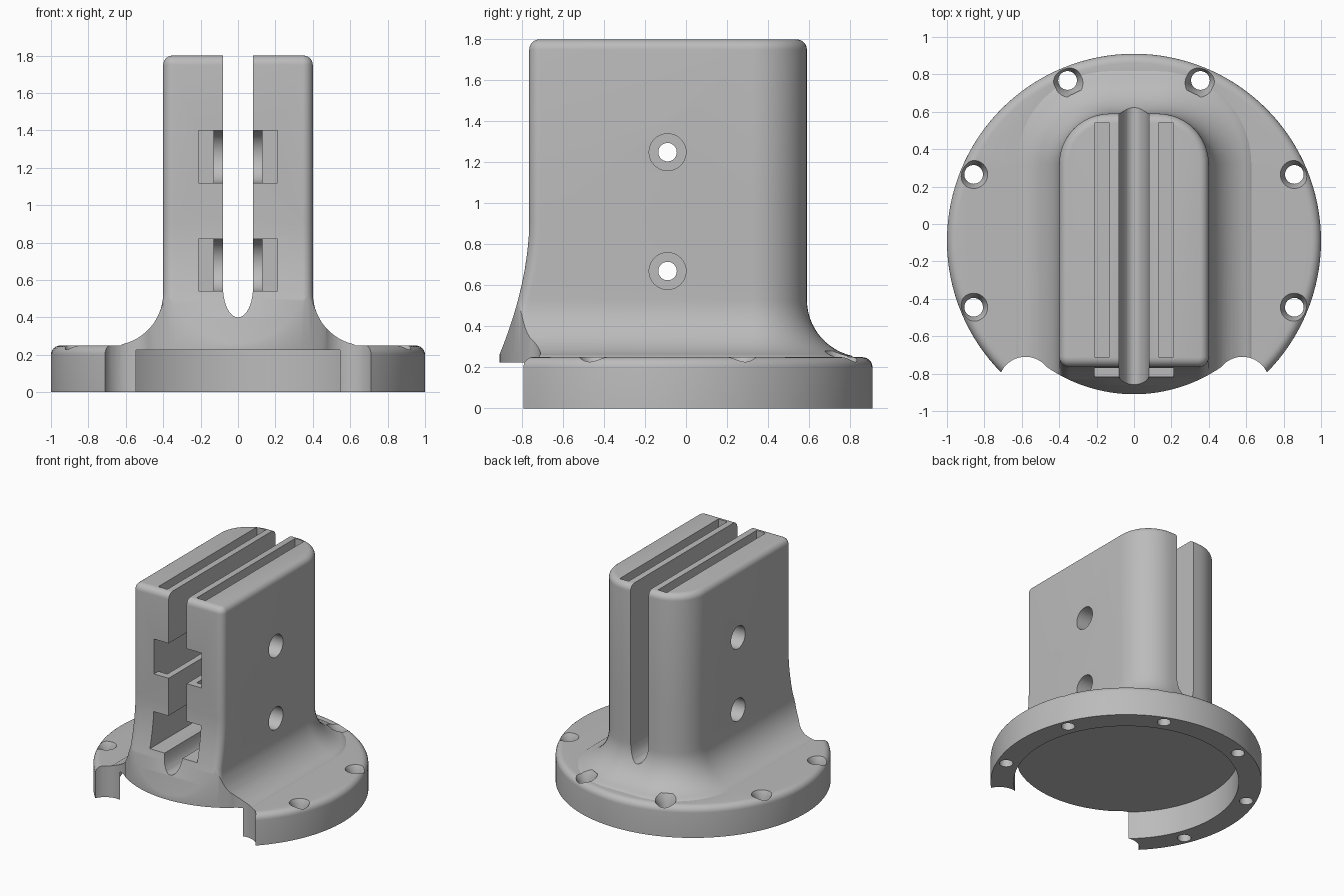
import bpy, bmesh, math
from mathutils import Matrix, Vector

if "Cube" in bpy.data.objects:
    bpy.data.objects.remove(bpy.data.objects["Cube"])

CY = -0.09          # centre of the round base
TAU = math.tau

grey = bpy.data.materials.new("light_grey")
grey.use_nodes = True
grey.diffuse_color = (0.5, 0.5, 0.5, 1)
grey.node_tree.nodes["Principled BSDF"].inputs["Base Color"].default_value = (0.5, 0.5, 0.5, 1)


def finish(name, bm):
    bmesh.ops.recalc_face_normals(bm, faces=bm.faces)
    mesh = bpy.data.meshes.new(name)
    bm.to_mesh(mesh)
    bm.free()
    obj = bpy.data.objects.new(name, mesh)
    obj.data.materials.append(grey)
    bpy.context.collection.objects.link(obj)
    return obj


def loft(name, rings):
    """Skin a stack of equal-length point rings and cap both ends."""
    bm = bmesh.new()
    loops = [[bm.verts.new(p) for p in ring] for ring in rings]
    n = len(loops[0])
    for a, b in zip(loops, loops[1:]):
        for i in range(n):
            j = (i + 1) % n
            bm.faces.new((a[i], a[j], b[j], b[i]))
    bm.faces.new(loops[0][::-1])
    bm.faces.new(loops[-1])
    return finish(name, bm)


def circle(r, z, n=128):
    return [(r * math.cos(TAU * i / n), CY + r * math.sin(TAU * i / n), z) for i in range(n)]


def box(x, y, z):
    bm = bmesh.new()
    centre = Vector([(a + b) / 2 for a, b in (x, y, z)])
    size = [b - a for a, b in (x, y, z)]
    bmesh.ops.create_cube(bm, size=1, matrix=Matrix.Translation(centre) @ Matrix.Diagonal((*size, 1)))
    return finish("cutter", bm)


def rod(centre, r, depth, axis="Z", r2=None, squash=1, n=40):
    turn = {"X": Matrix.Rotation(math.pi / 2, 4, "Y"),
            "Y": Matrix.Rotation(math.pi / 2, 4, "X"), "Z": Matrix()}[axis]
    bm = bmesh.new()
    bmesh.ops.create_cone(bm, cap_ends=True, segments=n, radius1=r, radius2=r if r2 is None else r2,
                          depth=depth,
                          matrix=Matrix.Translation(centre) @ Matrix.Diagonal((1, 1, squash, 1)) @ turn)
    return finish("cutter", bm)


def combine(target, tool, operation="DIFFERENCE"):
    tool.hide_render = True
    mod = target.modifiers.new("cut", "BOOLEAN")
    mod.operation = operation
    mod.solver = "EXACT"
    mod.object = tool
    bpy.context.view_layer.objects.active = target
    bpy.ops.object.modifier_apply(modifier=mod.name)
    bpy.data.objects.remove(tool)


# Round base with a softened top edge
edge = 0.05
rings = [circle(1, 0)]
for i in range(7):
    a = math.pi / 2 * i / 6
    rings.append(circle(1 - edge + edge * math.cos(a), 0.25 - edge + edge * math.sin(a)))
body = loft("clamp_body", rings)


# Upright block with flared foot and rounded top
def outline(z, d, front):
    """Rounded rectangle grown by d at sides and back, by front at the front."""
    x, back, fwd = 0.4 + d, 0.59 + d, -0.765 - front
    rb, rf = 0.27 + d, 0.055 + min(d, 0)
    pts = []
    for sx, cy, r, start in ((1, fwd + rf, rf, 270), (1, back - rb, rb, 0),
                             (-1, back - rb, rb, 90), (-1, fwd + rf, rf, 180)):
        for i in range(13):
            a = math.radians(start + 90 * i / 12)
            pts.append((sx * (x - r) + r * math.cos(a), cy + r * math.sin(a), z))
    return pts


def front_flare(z):
    return 0.15 * max(0, (0.9 - z) / 0.65) ** 1.8


R = 0.28
rings = [outline(0.235, 0.25, front_flare(0.25))]
for i in range(1, 15):
    a = math.pi / 2 * (0.08 + 0.92 * i / 14)
    z = 0.25 + R * (1 - math.cos(a))
    rings.append(outline(z, R * (1 - math.sin(a)), front_flare(z)))
for z in (0.6, 0.68, 0.76, 0.84, 0.92):
    rings.append(outline(z, 0, front_flare(z)))
top = 0.05
for i in range(7):
    a = math.pi / 2 * i / 6
    d = top * (math.cos(a) - 1)
    rings.append(outline(1.8 - top + top * math.sin(a), d, d))
combine(body, loft("block", rings), "UNION")

# Hollow underside
combine(body, loft("cutter", [circle(0.83, -0.1), circle(0.83, 0.225)]))

# Front opening following the inner radius, with a scallop at each end
arc = [math.radians(-90 - 35 + 70 * i / 32) for i in range(33)]
plan = [(0.82 * math.cos(a), CY + 0.82 * math.sin(a)) for a in arc] + [(0.71, -1.2), (-0.71, -1.2)]
combine(body, loft("cutter", [[(x, y, z) for x, y in plan] for z in (-0.1, 1.0)]))
for side in (-1, 1):
    combine(body, rod((side * 0.58, -0.855, 0.3), 0.145, 1))

# Countersunk screw holes round the rim
for deg in (-22.5, 22.5, 67.5, 112.5, 157.5, 202.5):
    a = math.radians(deg)
    x, y = 0.928 * math.cos(a), CY + 0.928 * math.sin(a)
    combine(body, rod((x, y, 0.1), 0.05, 0.6))
    combine(body, rod((x, y, 0.24), 0.05, 0.08, r2=0.09))

# Central slot with rounded floor
combine(body, box((-0.08, 0.08), (-1.2, 1.2), (0.56, 2)))
combine(body, rod((0, 0, 0.56), 0.08, 2.4, "Y", squash=2))

# Narrow pockets open at the top
for side in (-1, 1):
    xs = sorted((side * 0.13, side * 0.21))
    combine(body, box(xs, (-0.71, 0.54), (0.54, 2)))

# Front windows, round-ended channels and bolt holes
for z in (0.67, 1.25):
    span = (z - 0.13, z + 0.15)
    combine(body, box((-0.21, 0.21), (-1.2, -0.6), span))
    combine(body, box((-0.131, 0.131), (-1.2, CY), span))
    combine(body, rod((0, CY, z + 0.01), 0.14, 0.262, "X"))
    combine(body, rod((0, CY, z), 0.045, 1.2, "X"))
    for side in (-1, 1):
        combine(body, rod((side * 0.5, CY, z), 0.09, 0.44, "X"))

# Smooth curves, crisp edges
bpy.ops.object.select_all(action="DESELECT")
body.select_set(True)
bpy.context.view_layer.objects.active = body
bpy.ops.object.shade_smooth_by_angle(angle=math.radians(30))
